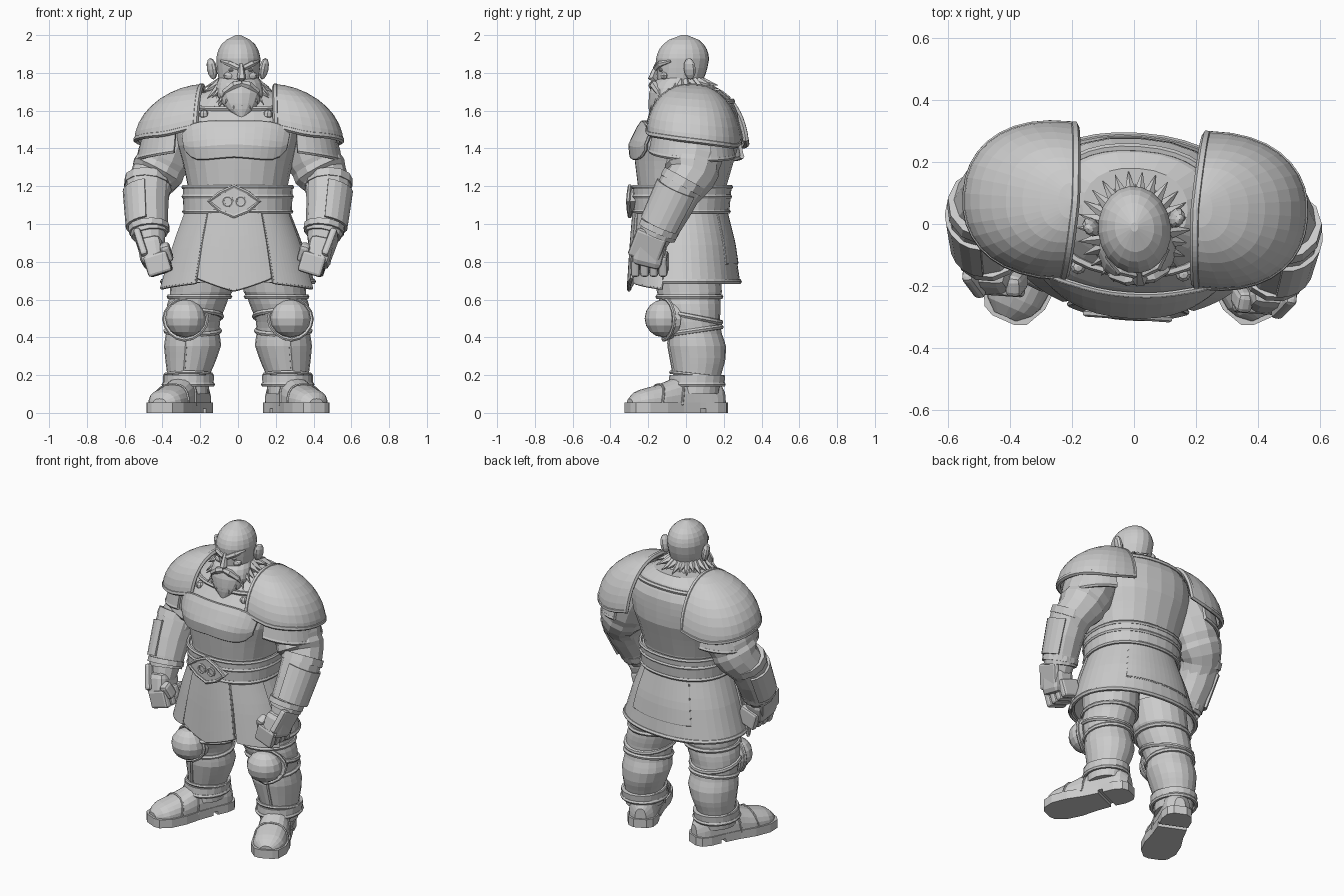
import bpy, bmesh, math
from math import sin, cos, pi
from mathutils import Matrix, Vector, Euler

if "Cube" in bpy.data.objects:
    bpy.data.objects.remove(bpy.data.objects["Cube"])

M, TAG = Matrix.Identity(4), ""   # placement and name suffix of the parts being built

def finish(name, bm, thick=0):
    bmesh.ops.remove_doubles(bm, verts=bm.verts, dist=0.0005)
    bm.transform(M)
    bmesh.ops.recalc_face_normals(bm, faces=bm.faces)
    for f in bm.faces:
        f.smooth = False
    me = bpy.data.meshes.new(name + TAG)
    bm.to_mesh(me)
    ob = bpy.data.objects.new(name + TAG, me)
    bpy.context.collection.objects.link(ob)
    if thick:
        m = ob.modifiers.new("thickness", 'SOLIDIFY')
        m.thickness, m.offset = thick, 0

def surf(name, f, nu, nv, thick=0, closed=False):
    # grid surface f(u, v); closed ones wrap in u and get end caps
    bm = bmesh.new()
    n = nu if closed else nu + 1
    g = [[bm.verts.new(f(i / nu, j / nv)) for i in range(n)] for j in range(nv + 1)]
    for j in range(nv):
        for i in range(nu):
            k = (i + 1) % n
            bm.faces.new((g[j][i], g[j][k], g[j + 1][k], g[j + 1][i]))
    for row in (g[0], g[-1]) if closed and not thick else ():
        bm.faces.new(row)
    finish(name, bm, thick)

def tube(name, pts, r, closed=False, res=1):
    # round sweep through points, r is a number or a list
    cu = bpy.data.curves.new(name, 'CURVE')
    cu.dimensions, cu.fill_mode = '3D', 'FULL'
    cu.bevel_depth, cu.bevel_resolution, cu.use_fill_caps = 1, res, True
    pts = [Vector(p) for p in pts]
    if not isinstance(r, list):
        pts = [p for i, p in enumerate(pts) if i == 0 or (p - pts[i - 1]).length > 0.002]
        r = [r] * len(pts)
    s = cu.splines.new('POLY')
    s.points.add(len(pts) - 1)
    for q, p, w in zip(s.points, pts, r):
        q.co, q.radius = (*p, 1), w
    s.use_cyclic_u = closed
    ob = bpy.data.objects.new(name, cu)
    bpy.context.collection.objects.link(ob)
    me = bpy.data.meshes.new_from_object(ob.evaluated_get(bpy.context.evaluated_depsgraph_get()))
    bpy.data.objects.remove(ob)
    bm = bmesh.new()
    bm.from_mesh(me)
    finish(name, bm)

def rim(name, f, r, n=14):
    t = [i / n for i in range(n)]
    tube(name, [f(x, 0) for x in t] + [f(1, x) for x in t] + [f(1 - x, 1) for x in t]
         + [f(0, 1 - x) for x in t[:-1]], r, True)

def box(name, c, size, rot=(0, 0, 0), bev=0.015):
    bm = bmesh.new()
    bmesh.ops.create_cube(bm, size=1, matrix=Matrix.Diagonal((*size, 1)))
    bmesh.ops.bevel(bm, geom=bm.edges[:], offset=bev, segments=2, profile=0.5, affect='EDGES')
    bm.transform(Matrix.LocRotScale(Vector(c), Euler(rot), None))
    finish(name, bm)

def ball(name, c, s, rot=(0, 0, 0), seg=14):
    bm = bmesh.new()
    bmesh.ops.create_uvsphere(bm, u_segments=seg, v_segments=seg // 2 + 1, radius=1,
                              matrix=Matrix.LocRotScale(Vector(c), Euler(rot), Vector(s)))
    finish(name, bm)

def prism(name, pts, vec):
    surf(name, lambda u, v: Vector(pts[round(u * len(pts))]) + Vector(vec) * v, len(pts), 1, 0, True)

def sp(x, e):
    return math.copysign(abs(x) ** e, x)

def lookup(rows, z):
    for a, b in zip(rows, rows[1:]):
        if z <= b[0] or b is rows[-1]:
            t = min(1, max(0, (z - a[0]) / (b[0] - a[0])))
            return [p + (q - p) * t for p, q in zip(a, b)]

def prof(rows, e=1):
    # body profile from rows (z, centre y, rx, ry, centre x); angle 0 is the front
    def f(a, z, o=0):
        _, cy, rx, ry, cx = lookup([(*r, 0)[:5] for r in rows], z)
        return (cx + (rx + o) * sp(sin(a), e), cy - (ry + o) * sp(cos(a), e), z)
    return f

def loft(name, f, z0, z1, nv, nu=24, o=0, thick=0):
    surf(name, lambda u, v: f(2 * pi * u, z0 + (z1 - z0) * v, o), nu, nv, thick, True)

def loop(name, f, zf, o, r, n=32):
    tube(name, [f(2 * pi * i / n, zf(2 * pi * i / n), o) for i in range(n)], r, True)

def panel(name, f, a0, a1, lo, hi, o, thick=0.02, r=0.009):
    # plate following a body profile, with a raised border
    g = lambda u, v: f(a0 + (a1 - a0) * u, lo(2 * u - 1) + (hi(2 * u - 1) - lo(2 * u - 1)) * v, o)
    surf(name, g, 14, 6, thick)
    rim(name + "_border", g, r)

def sides(build, base=Matrix.Identity(4)):
    global M, TAG
    for s, TAG in ((1, "_left"), (-1, "_right")):
        M = base @ Matrix.Diagonal((s, 1, 1, 1))
        build()
    TAG = ""

TWIST, HEAD = (Matrix.Rotation(math.radians(d), 4, 'Z') for d in (-4, 6))
# torso, chest plate, collar
M = TWIST
body = prof([(1.04, -.025, .26, .225), (1.2, -.02, .265, .235), (1.32, -.01, .29, .26), (1.42, 0, .32, .28),
             (1.52, .025, .34, .255), (1.6, .055, .31, .22), (1.67, .06, .24, .17), (1.71, .05, .17, .13)], .88)
loft("torso", body, 1.04, 1.71, 16)
panel("chest_plate", body, -.9, .9, lambda u: 1.325 + .035 * (1 - abs(u)) ** .7 + .07 * u ** 6,
      lambda u: 1.54 - .065 * u ** 4, .015)
loop("collar", body, lambda a: 1.65 - .04 * (1 + cos(a)) / 2, .003, .014)
# belt and buckle
loft("belt", body, 1.06, 1.19, 2, 32, .012, .03)
for z in (1.195, 1.145, 1.065):
    loop("belt_edge", body, lambda a: z, .023, .012)
eye = [(-.135, 1.12), (-.075, 1.165), (0, 1.2), (.075, 1.165), (.135, 1.12), (.075, 1.07), (0, 1.04), (-.075, 1.07)]
prism("buckle", [(x, -.25, z) for x, z in eye] , (0, -.048, 0))
tube("buckle_border", [(x, -.298, z) for x, z in eye], .011, True)
for x in (-.035, .035):
    tube("buckle_ring", [(x + .025 * cos(i * pi / 5), -.3, 1.12 + .025 * sin(i * pi / 5)) for i in range(10)], .008, True)
# skirt and its panels
skirt = prof([(.66, 0, .405, .28), (.9, -.01, .33, .255), (1.08, -.025, .26, .225)], .92)
surf("skirt", lambda u, v: skirt(.38 + (2 * pi - .76) * u, .69 + .39 * v), 36, 6, .02)
tube("skirt_hem", [skirt(1.2 + (2 * pi - 2.4) * i / 24, .695, .005) for i in range(25)], .015)
panel("skirt_front", skirt, -.45, .45, lambda u: .65 + .065 * abs(u), lambda u: 1.07, .022)
panel("skirt_back", skirt, pi - .6, pi + .6, lambda u: .79, lambda u: 1.06, .008, .016, .006)
sides(lambda: panel("skirt_side", skirt, .5, 1.25, lambda u: .675 - .015 * u, lambda u: 1.06, .012), TWIST)

# shoulder armour, arms and hands
def arm():
    def dome(u, v):
        al, b = pi * (u - .5), math.radians(93 - 12 * abs(2 * u - 1) ** 4) * v
        return (.195 + .02 * v + .33 * sin(b) ** 1.1 * sp(cos(al), .8), .06 + .245 * sin(b) ** .82 * sp(sin(al), .9),
                1.465 + .265 * max(0, cos(b)) ** 1.05 - .02 * v - .035 * v * sin(al))
    surf("shoulder_plate", dome, 18, 9, .02)
    rim("shoulder_trim", dome, .016, 18)
    def lame(u, v):
        al = 2.7 * (u - .5)
        return (.24 + (.265 + .025 * v) * sp(cos(al), .8), .055 + (.205 + .02 * v) * sin(al),
                1.46 - .115 * v + .015 * al * al - .015 * sin(al))
    surf("lower_shoulder_plate", lame, 16, 3, .018)
    tube("lower_shoulder_trim", [lame(i / 16, 1) for i in range(17)], .013)
    ball("strap_stud", (.17, -.15, 1.58), (.026, .026, .026), seg=8)
    tube("sleeve", [(.31, .06, 1.54), (.37, .07, 1.42), (.4, .07, 1.34), (.415, .065, 1.31), (.43, .06, 1.28),
                    (.45, .055, 1.245), (.47, .03, 1.21), (.48, -.05, 1.1), (.46, -.12, .95), (.45, -.15, .88)],
         [.14, .15, .148, .14, .145, .13, .12, .1, .085, .07], res=4)
    tube("bracer", [(.48, .015, 1.215), (.482, -.045, 1.1), (.47, -.095, 1.0), (.46, -.12, .94)],
         [.12, .116, .105, .098], res=4)
    tube("bracer_top_band", [(.478, .032, 1.24), (.48, .01, 1.2)], .127, res=4)
    tube("bracer_low_band", [(.466, -.105, .99), (.463, -.118, .96)], .11, res=4)
    a, b, side = Vector((.483, .0, 1.19)), Vector((.47, -.095, .995)), Vector((.93, -.36, 0))
    up = (b - a).normalized().cross(side).normalized()
    plate = lambda u, v: a.lerp(b, v) + (.122 - .01 * v) * (side * cos(2.4 * (u - .5)) + up * sin(2.4 * (u - .5)))
    surf("bracer_plate", plate, 8, 3, .016)
    box("palm", (.445, -.165, .85), (.13, .17, .15), (-.25, .2, 0), .035)
    box("hand_guard", (.5, -.17, .88), (.04, .17, .16), (-.4, .3, -.1))
    for i in range(4):
        box("finger", (.41, -.238 + i * .049, .79), (.13, .047, .115), (0, .3, 0))
    box("thumb", (.365, -.215, .85), (.055, .07, .1), (.4, .3, 0), .018)
sides(arm, TWIST)

# legs with knee pads and cuffs
def leg():
    f = prof([(.1, .05, .11, .125, .265), (.2, .06, .112, .125, .262), (.28, .065, .135, .145, .25),
              (.36, .058, .152, .153, .24), (.43, .048, .14, .138, .24), (.5, .032, .145, .148, .238),
              (.57, .022, .158, .163, .22), (.6, .018, .154, .16, .21), (.64, .018, .165, .172, .195),
              (.8, .0, .17, .18, .18)])
    loft("leg", f, .1, .8, 22, 20)
    for name, z, tilt in (("knee_strap", .51, .03), ("knee_strap_low", .435, -.02), ("trouser_fold", .615, .0)):
        loop(name, f, lambda a: z + tilt * cos(a), .002, .014, 20)
    loft("ankle_cuff", f, .15, .2, 1, 20, .012, .022)
    loop("ankle_edge", f, lambda a: .15, .018, .013, 20)
    loop("ankle_top_edge", f, lambda a: .2 + .015 * cos(a), .012, .01, 20)
    tube("greave_ridge", [f(.25, .21 + .02 * i, .001) for i in range(10)], .009)
    ball("knee_pad", (.278, -.12, .5), (.108, .1, .1), (0, 0, .25))
    k = Matrix.Rotation(.25, 3, 'Z')
    out = [Vector((.275, -.085, .497)) + k @ Vector((.118 * sp(cos(t), 1.1), .03 * abs(cos(t)), .11 * sp(sin(t), 1.1)))
           for t in [i * pi / 8 for i in range(16)]]
    prism("knee_plate", out, k @ Vector((0, -.04, 0)))
    tube("knee_plate_border", [p + k @ Vector((0, -.035, 0)) for p in out], .011, True)
sides(leg)

# shoes, turned outward
def shoe():
    global M
    M = M @ Matrix.Translation((.305, -.05, 0)) @ Matrix.Rotation(math.radians(24), 4, 'Z')
    rows = [(-.272, .04, .035), (-.255, .07, .06), (-.2, .098, .085), (-.1, .103, .11), (0, .092, .15),
            (.08, .088, .165), (.2, .085, .15), (.25, .07, .12), (.27, .035, .08)]
    def upper(u, t, o=0):
        _, w, h = lookup(rows, t)
        return ((w + o) * sp(cos(2 * pi * u), .8), t, .04 + (h + o) * max(0, sin(2 * pi * u)) ** .8)
    surf("shoe", lambda u, v: upper(u, -.272 + .542 * v), 20, 16, 0, True)
    for t in (-.13, -.01):
        tube("shoe_seam", [upper(i / 20, t + .03 * sin(pi * i / 10), .001) for i in range(11)], .007)
    fore = [(-.285, .04), (-.268, .075), (-.2, .108), (-.1, .112), (0, .096), (.1, .09)]
    heel = [(.13, .09), (.2, .092), (.255, .075), (.28, .04)]
    for name, o, z, h in (("sole", fore, 0, .055), ("heel", heel, 0, .055), ("welt", fore + heel, .022, .033)):
        prism(name, [(w, t, z) for t, w in o] + [(-w, t, z) for t, w in reversed(o)], (0, 0, h))
sides(shoe)

# head and beard
M = HEAD
skull = prof([(1.6, .0, .1, .1), (1.68, -.04, .09, .1), (1.76, -.03, .106, .122), (1.82, -.022, .114, .135),
              (1.88, -.018, .118, .142), (1.92, -.016, .108, .13), (1.96, -.013, .084, .102),
              (1.985, -.01, .05, .065), (2.0, -.01, .012, .015)])
loft("head", skull, 1.6, 2.0, 16, 20)
beard = prof([(1.555, -.18, .008, .01), (1.62, -.135, .088, .065), (1.69, -.085, .128, .112),
              (1.74, -.065, .122, .118), (1.775, -.04, .105, .1)])
loft("beard", beard, 1.555, 1.775, 8, 18)
bm = bmesh.new()
for i in range(52):
    row, a = i % 2, 2 * pi * i / 52
    w = ((1 + cos(a)) / 2) ** 2
    r = .185 - .025 * row * w
    p = Vector((.095 * sin(a), -.02 - .095 * cos(a) - .02 * w, 1.755 - .045 * row - .03 * w))
    q = Vector((r * sin(a), -.015 - r * cos(a), 1.735 - .05 * row - .11 * w - .02 * (i // 2 % 2)))
    rot = (q - p).to_track_quat('Z', 'Y').to_matrix().to_4x4()
    bmesh.ops.create_cone(bm, cap_ends=True, segments=5, radius1=.028, radius2=.001, depth=(q - p).length,
                          matrix=Matrix.Translation((p + q) / 2) @ rot)
finish("beard_and_hair_tufts", bm)
tube("nose", [(0, -.15, 1.845), (0, -.168, 1.805), (0, -.18, 1.775), (0, -.16, 1.758)], [.012, .018, .025, .015])

def face():
    ball("ear", (.138, .005, 1.822), (.024, .034, .058), (0, .2, -.5), 10)
    tube("brow", [(.012, -.16, 1.825), (.06, -.143, 1.848), (.1, -.092, 1.862)], [.016, .017, .007])
    ball("eye", (.047, -.135, 1.815), (.02, .014, .01), seg=8)
    ball("cheek", (.055, -.12, 1.785), (.036, .022, .022), seg=10)
    tube("moustache", [(0, -.175, 1.745), (.04, -.175, 1.735), (.085, -.155, 1.7), (.105, -.14, 1.66)], [.016, .022, .018, .002])
sides(face, HEAD)
